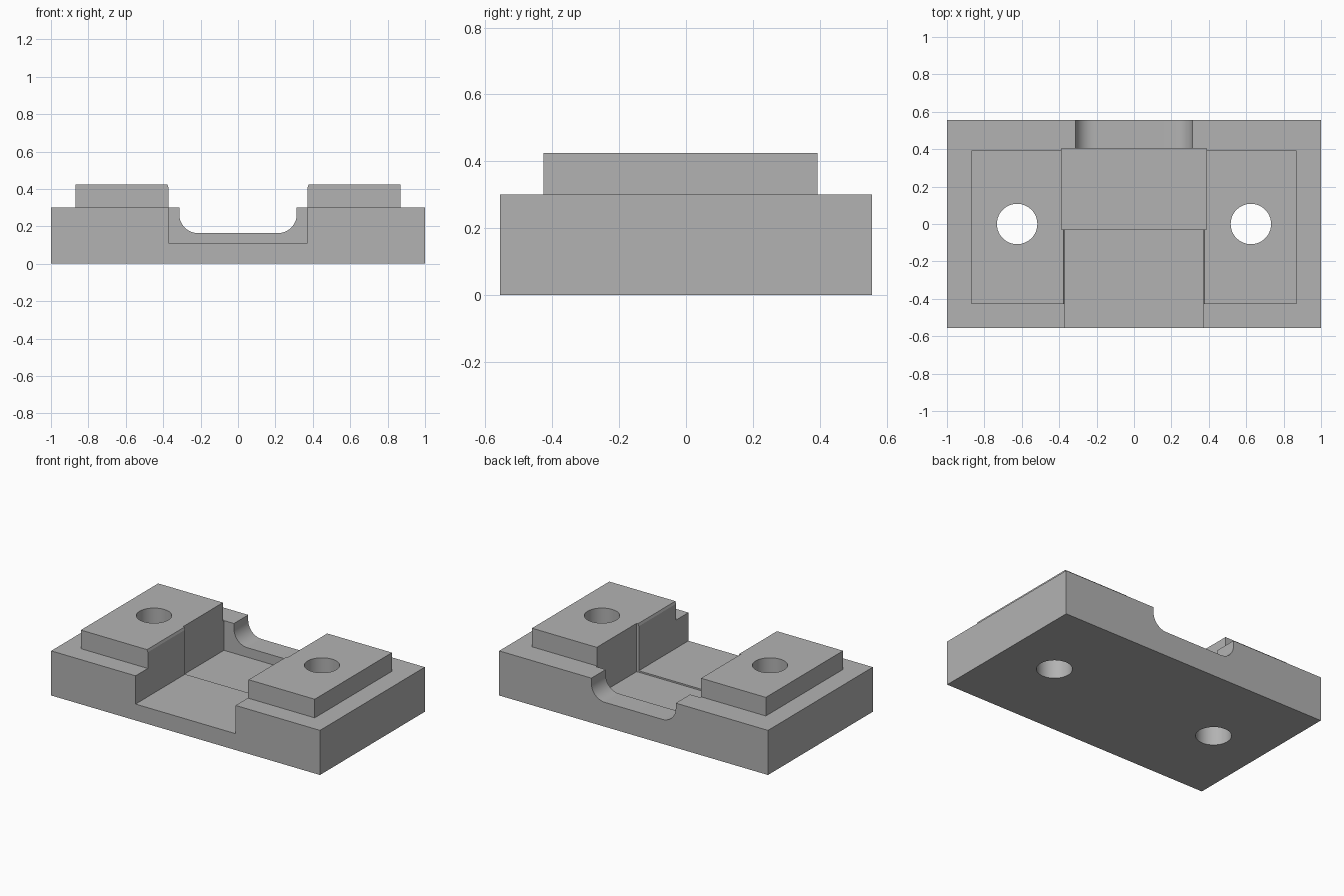
import bpy, bmesh, math

if "Cube" in bpy.data.objects:
    bpy.data.objects.remove(bpy.data.objects["Cube"], do_unlink=True)

grey = bpy.data.materials.new("plain grey")
grey.use_nodes = True
colour = (0.448, 0.448, 0.448, 1)
grey.diffuse_color = colour
grey.node_tree.nodes["Principled BSDF"].inputs["Base Color"].default_value = colour


def prism(name, profile, y0, y1):
    """Extrude an (x, z) outline along y."""
    bm = bmesh.new()
    face = bm.faces.new([bm.verts.new((x, y0, z)) for x, z in profile])
    ext = bmesh.ops.extrude_face_region(bm, geom=[face])["geom"]
    bmesh.ops.translate(bm, vec=(0, y1 - y0, 0),
                        verts=[v for v in ext if isinstance(v, bmesh.types.BMVert)])
    bmesh.ops.recalc_face_normals(bm, faces=bm.faces)
    mesh = bpy.data.meshes.new(name)
    bm.to_mesh(mesh)
    bm.free()
    mesh.materials.append(grey)
    ob = bpy.data.objects.new(name, mesh)
    bpy.context.collection.objects.link(ob)
    return ob


def rect(x0, x1, z0, z1):
    return [(x0, z0), (x1, z0), (x1, z1), (x0, z1)]


def combine(target, tool, operation):
    mod = target.modifiers.new("join", "BOOLEAN")
    mod.operation, mod.solver, mod.object = operation, "EXACT", tool
    bpy.context.view_layer.objects.active = target
    bpy.ops.object.modifier_apply(modifier=mod.name)
    bpy.data.objects.remove(tool, do_unlink=True)


HALF_Y, BASE_Z, PAD_Z = 0.557, 0.30, 0.425

# Rectangular base with a raised pad on each side
block = prism("mounting_block", rect(-1, 1, 0, BASE_Z), -HALF_Y, HALF_Y)
for s in (-1, 1):
    pad = [(s * x, z) for x, z in rect(0.3, 0.87, 0.2, PAD_Z)]
    combine(block, prism("pad", pad, -0.427, 0.394), "UNION")

# Front channel, with a small lead-in chamfer at the top of the pads
w = 0.372
channel = [(-w, 0.11), (w, 0.11), (w, 0.409), (w + 0.012, 0.441),
           (-w - 0.012, 0.441), (-w, 0.409)]
combine(block, prism("front_channel", channel, -0.7, 0.1), "DIFFERENCE")

# Slightly wider and deeper rear pocket
combine(block, prism("rear_pocket", rect(-0.388, 0.388, 0.1, 0.6), -0.03, 0.405),
        "DIFFERENCE")

# Rear slot with rounded bottom corners
w, floor, r = 0.314, 0.164, 0.1
arc = [(w - r + r * math.sin(a), floor + r - r * math.cos(a))
       for a in (math.pi / 2 * i / 16 for i in range(17))]
slot = arc + [(w, 0.6), (-w, 0.6)] + [(-x, z) for x, z in reversed(arc)]
combine(block, prism("rear_slot", slot, 0.3, 0.7), "DIFFERENCE")

# Vertical bolt holes
for s in (-1, 1):
    bpy.ops.mesh.primitive_cylinder_add(vertices=64, radius=0.108, depth=2,
                                        location=(s * 0.625, 0, 0))
    hole = bpy.context.object
    hole.data.materials.append(grey)
    bpy.context.view_layer.update()
    combine(block, hole, "DIFFERENCE")

# Smooth curved walls, crisp edges
bpy.ops.object.select_all(action="DESELECT")
block.select_set(True)
bpy.context.view_layer.objects.active = block
bpy.ops.object.shade_smooth_by_angle(angle=math.radians(20))
